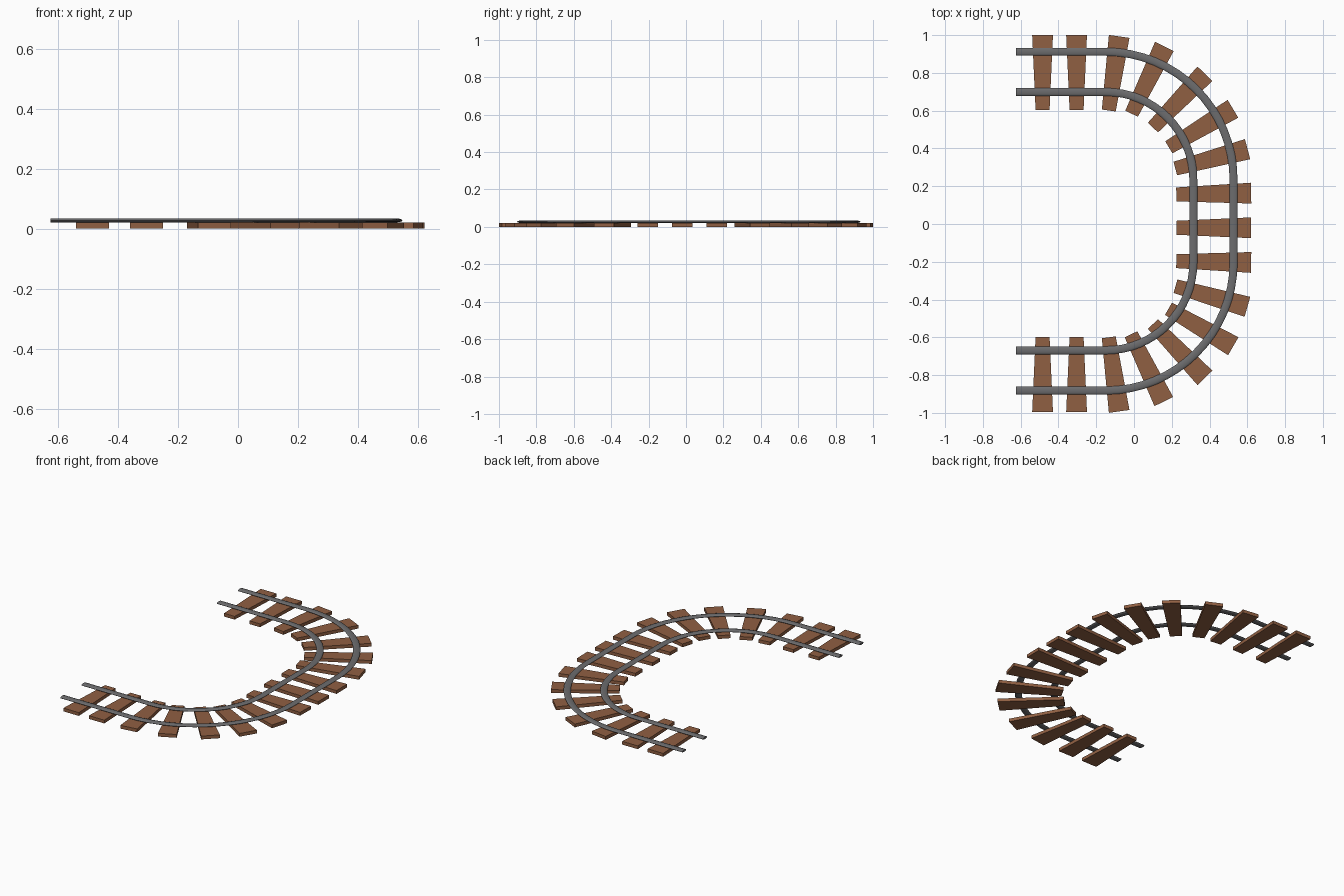
import bpy, bmesh
from math import sin, cos, pi, radians

if "Cube" in bpy.data.objects:
    bpy.data.objects.remove(bpy.data.objects["Cube"])


def material(name, rgb):
    m = bpy.data.materials.new(name)
    m.diffuse_color = (*rgb, 1)
    m.use_nodes = True
    m.node_tree.nodes["Principled BSDF"].inputs["Base Color"].default_value = m.diffuse_color
    return m


wood = material("wood", (0.28, 0.115, 0.055))
steel = material("steel", (0.15, 0.15, 0.155))


def finish(name, bm, mat):
    bmesh.ops.recalc_face_normals(bm, faces=bm.faces)
    me = bpy.data.meshes.new(name)
    bm.to_mesh(me)
    bm.free()
    me.materials.append(mat)
    ob = bpy.data.objects.new(name, me)
    bpy.context.collection.objects.link(ob)
    return ob


# Sleepers: wedge planks (x, y, outward angle), wide end outside
def sleeper(i, x, y, deg, length=0.396, w_in=0.074, w_out=0.11, h=0.021):
    bm = bmesh.new()
    a, l = radians(deg), length / 2
    vs = []
    for u, v in ((-l, -w_in / 2), (l, -w_out / 2), (l, w_out / 2), (-l, w_in / 2)):
        vs.append(bm.verts.new((x + u * cos(a) - v * sin(a), y + u * sin(a) + v * cos(a), 0)))
    f = bm.faces.new(vs)
    top = bmesh.ops.extrude_face_region(bm, geom=[f])["geom"]
    bmesh.ops.translate(bm, vec=(0, 0, h), verts=[g for g in top if isinstance(g, bmesh.types.BMVert)])
    finish(f"sleeper_{i:02d}", bm, wood)


sleepers = [
    (-0.484, 0.802, 90), (-0.304, 0.802, 90), (-0.106, 0.797, 82),
    (0.074, 0.762, 64), (0.238, 0.653, 46), (0.354, 0.508, 31), (0.41, 0.345, 15),
    (0.422, 0.16, 1), (0.422, -0.02, 0), (0.422, -0.2, -1),
    (0.41, -0.384, -16), (0.354, -0.548, -30), (0.238, -0.672, -46),
    (0.071, -0.762, -64), (-0.106, -0.796, -82),
    (-0.304, -0.797, -90), (-0.484, -0.797, -90),
]
for i, s in enumerate(sleepers):
    sleeper(i + 1, *s)


# Rails: flattened oval section swept along a U path, offset from the centreline
def rail(name, offset, sides=12, steps=16):
    cx, cy, r, mid = -0.15, 0.22, 0.57, 0.015
    path = [(-0.625, cy + r + offset, pi / 2)]
    for k in range(steps + 1):
        a = pi / 2 * (1 - k / steps)
        path.append((cx + (r + offset) * cos(a), cy + (r + offset) * sin(a), a))
    path += [(x, -y, -a) for x, y, a in reversed(path)]
    bm = bmesh.new()
    rings = []
    for x, y, a in path:
        ring = []
        for j in range(sides):
            t = 2 * pi * j / sides
            d = 0.021 * cos(t)
            ring.append(bm.verts.new((x + d * cos(a), y + mid + d * sin(a), 0.0275 + 0.0065 * sin(t))))
        rings.append(ring)
    for p, q in zip(rings, rings[1:]):
        for j in range(sides):
            n = (j + 1) % sides
            bm.faces.new((p[j], p[n], q[n], q[j]))
    bm.faces.new(rings[0])
    bm.faces.new(rings[-1])
    ob = finish(name, bm, steel)
    bpy.ops.object.select_all(action='DESELECT')
    ob.select_set(True)
    bpy.context.view_layer.objects.active = ob
    bpy.ops.object.shade_smooth_by_angle(angle=radians(40))


rail("outer_rail", 0.107)
rail("inner_rail", -0.106)
